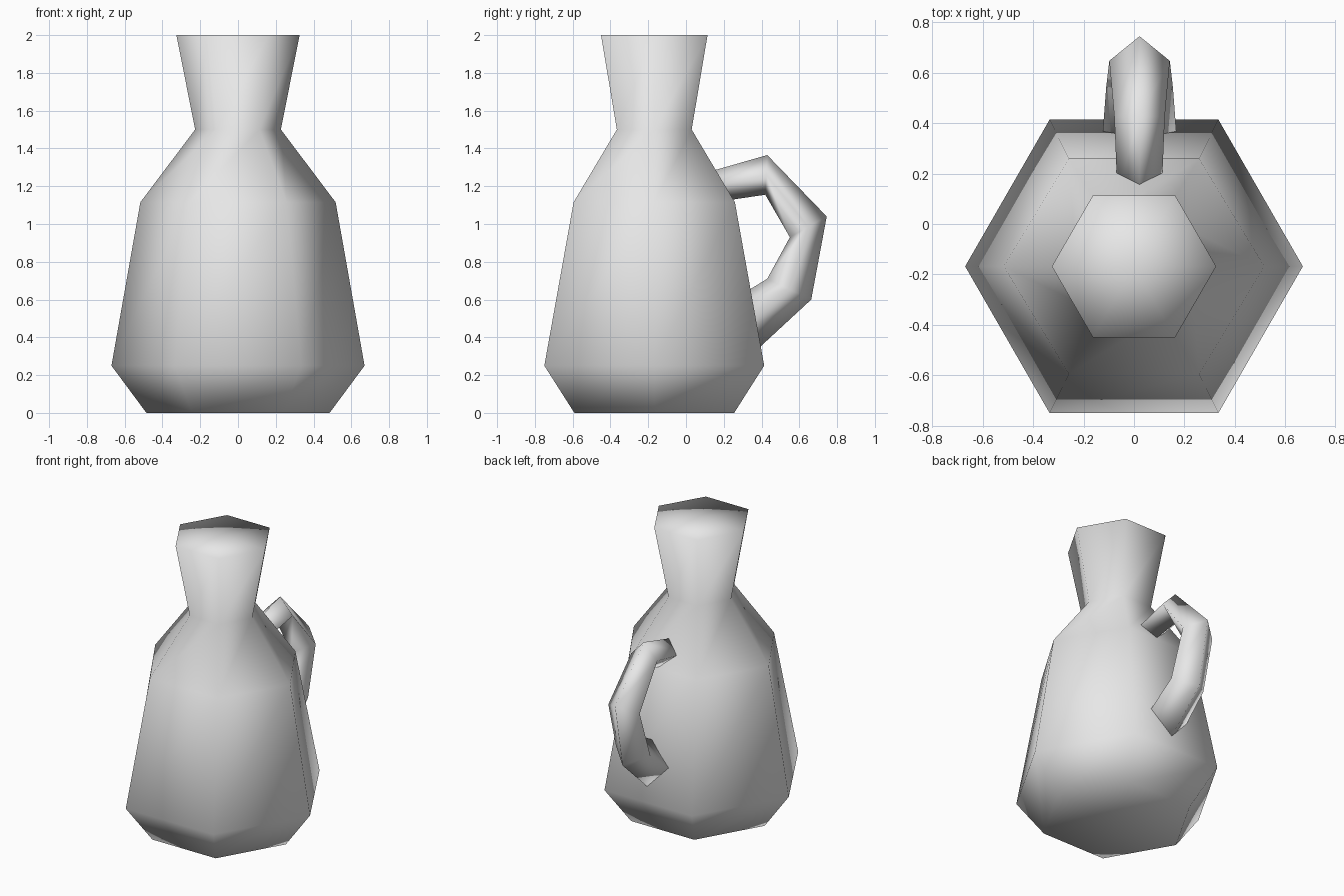
import bpy, bmesh, math

cube = bpy.data.objects.get("Cube")
if cube:
    bpy.data.objects.remove(cube, do_unlink=True)

grey = bpy.data.materials.new("plain grey")
grey.use_nodes = True
grey.diffuse_color = (0.8, 0.8, 0.8, 1)
grey.node_tree.nodes["Principled BSDF"].inputs["Base Color"].default_value = (0.8, 0.8, 0.8, 1)


def loft(name, rings, fan_caps):
    """Skin a list of closed rings, cap both ends and shade smooth."""
    bm = bmesh.new()
    loops = [[bm.verts.new(p) for p in ring] for ring in rings]
    n = len(loops[0])
    for a, b in zip(loops, loops[1:]):
        for i in range(n):
            j = (i + 1) % n
            bm.faces.new((a[i], a[j], b[j], b[i]))
    caps = [bm.faces.new(loops[0]), bm.faces.new(loops[-1])]
    if fan_caps:
        bmesh.ops.poke(bm, faces=caps)
    bmesh.ops.recalc_face_normals(bm, faces=bm.faces)
    for f in bm.faces:
        f.smooth = True
    mesh = bpy.data.meshes.new(name)
    bm.to_mesh(mesh)
    bm.free()
    mesh.materials.append(grey)
    obj = bpy.data.objects.new(name, mesh)
    bpy.context.collection.objects.link(obj)
    return obj


# Six-sided jug body: height, half width, half depth
CENTRE_Y = -0.168
PROFILE = [(0, 0.485, 0.423), (0.25, 0.67, 0.582), (1.115, 0.517, 0.427),
           (1.5, 0.227, 0.198), (2, 0.326, 0.282)]


def hexagon(z, half_x, half_y):
    s = math.sin(math.pi / 3)
    return [(half_x * math.cos(k * math.pi / 3),
             CENTRE_Y + half_y * math.sin(k * math.pi / 3) / s, z) for k in range(6)]


loft("jug_body", [hexagon(*row) for row in PROFILE], True)

# Diamond-section handle: outer ridge (y, z), inner ridge (y, z), half width
HANDLE_X = 0.022
STATIONS = [((0.10, 1.27), (0.15, 1.115), 0.088),
            ((0.43, 1.365), (0.42, 1.155), 0.10),
            ((0.745, 1.04), (0.55, 0.93), 0.12),
            ((0.663, 0.60), (0.43, 0.71), 0.132),
            ((0.30, 0.264), (0.25, 0.60), 0.153)]


def diamond(outer, inner, half):
    y, z = ((a + b) / 2 for a, b in zip(outer, inner))
    return [(HANDLE_X, *outer), (HANDLE_X + half, y, z),
            (HANDLE_X, *inner), (HANDLE_X - half, y, z)]


loft("handle", [diamond(*s) for s in STATIONS], False)
